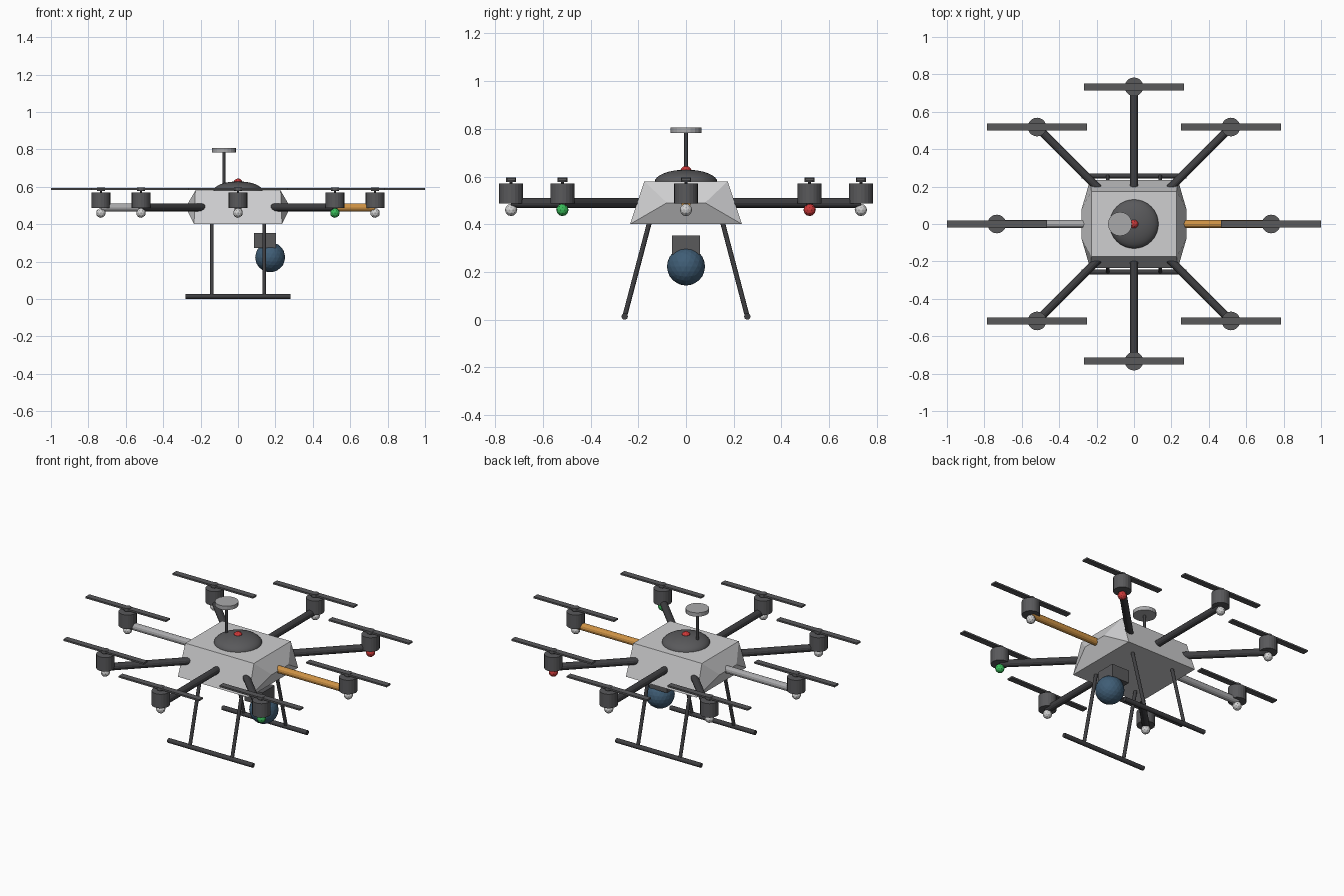
import bpy, bmesh, math
from mathutils import Vector

cube = bpy.data.objects.get("Cube")
if cube:
    bpy.data.objects.remove(cube, do_unlink=True)


def material(name, r, g, b):
    m = bpy.data.materials.new(name)
    m.use_nodes = True
    m.diffuse_color = (r, g, b, 1)
    bsdf = next(n for n in m.node_tree.nodes if n.type == 'BSDF_PRINCIPLED')
    bsdf.inputs["Base Color"].default_value = (r, g, b, 1)
    return m


SHELL = material("light_grey", .62, .62, .63)
DARK = material("charcoal", .10, .10, .105)
CARBON = material("carbon_black", .05, .05, .054)
SILVER = material("silver", .40, .40, .41)
ORANGE = material("orange", .62, .29, .06)
BLUE = material("lens_blue", .05, .11, .18)
RED = material("red_light", .60, .04, .04)
GREEN = material("green_light", .04, .50, .10)
WHITE = material("white_light", .65, .65, .65)


def finish(name, bm, mat):
    bmesh.ops.recalc_face_normals(bm, faces=bm.faces)
    mesh = bpy.data.meshes.new(name)
    bm.to_mesh(mesh)
    bm.free()
    mesh.materials.append(mat)
    ob = bpy.data.objects.new(name, mesh)
    bpy.context.collection.objects.link(ob)
    return ob


def rod(name, a, b, radius, mat, sides=12):
    """Cylinder between two points."""
    a, b = Vector(a), Vector(b)
    bm = bmesh.new()
    bmesh.ops.create_cone(bm, cap_ends=True, segments=sides, radius1=radius,
                          radius2=radius, depth=(b - a).length)
    ob = finish(name, bm, mat)
    ob.location = (a + b) / 2
    ob.rotation_euler = (b - a).to_track_quat('Z', 'Y').to_euler()
    return ob


def ball(name, centre, radius, mat, detail=2):
    bm = bmesh.new()
    bmesh.ops.create_icosphere(bm, subdivisions=detail, radius=radius)
    ob = finish(name, bm, mat)
    ob.location = centre
    return ob


def box(name, centre, size, mat):
    bm = bmesh.new()
    bmesh.ops.create_cube(bm, size=1)
    bmesh.ops.scale(bm, vec=size, verts=bm.verts)
    ob = finish(name, bm, mat)
    ob.location = centre
    return ob


# Body: tapered block whose ends swell to a short ridge
bm = bmesh.new()
for x, y, z in ((.228, .175, .58), (.235, .235, .40), (.28, .08, .49)):
    for sx in (-1, 1):
        for sy in (-1, 1):
            bm.verts.new((x * sx, y * sy, z))
bmesh.ops.convex_hull(bm, input=bm.verts)
bmesh.ops.dissolve_limit(bm, angle_limit=.01, verts=bm.verts, edges=bm.edges)
finish("body", bm, SHELL)

# Dome cover with beacon
bm = bmesh.new()
bmesh.ops.create_uvsphere(bm, u_segments=32, v_segments=16, radius=.132)
bmesh.ops.scale(bm, vec=(1, 1, .4), verts=bm.verts)
dome = finish("dome", bm, DARK)
dome.location = (0, 0, .576)
dome.data.shade_smooth()
ball("beacon", (0, 0, .62), .025, RED)

# Satellite receiver on its mast
rod("receiver_mast", (-.075, 0, .57), (-.075, 0, .79), .008, CARBON)
rod("receiver_disc", (-.075, 0, .783), (-.075, 0, .806), .064, SILVER, 20)

# Eight rotor units
arm_colours = {0: ORANGE, 4: SILVER}
light_colours = {1: RED, 7: GREEN}
for i in range(8):
    angle = i * math.pi / 4
    d = Vector((math.cos(angle), math.sin(angle), 0))
    hub = d * .733

    def at(z):
        return hub + Vector((0, 0, z))

    rod(f"arm_{i}", d * .15 + Vector((0, 0, .49)), at(.49), .021,
        arm_colours.get(i, CARBON))
    rod(f"motor_{i}", at(.486), at(.57), .05, DARK, 20)
    rod(f"motor_shaft_{i}", at(.56), at(.58), .006, CARBON, 8)
    rod(f"rotor_hub_{i}", at(.577), at(.595), .021, DARK)
    box(f"rotor_blade_{i}", at(.588), (.534, .036, .01), DARK)
    ball(f"light_{i}", at(.46), .026, light_colours.get(i, WHITE))

# Landing gear
for side, sy in (("front", -1), ("back", 1)):
    rod(f"{side}_skid", (-.282, sy * .257, .0135), (.282, sy * .257, .0135), .0135, CARBON)
    for hand, x in (("left", .14), ("right", -.14)):
        rod(f"{side}_{hand}_leg", (x, sy * .15, .42), (x, sy * .257, .0135), .01, CARBON)

# Camera
box("camera_mount", (.144, 0, .313), (.117, .117, .078), DARK)
ball("camera_ball", (.172, 0, .223), .08, BLUE, 3)
